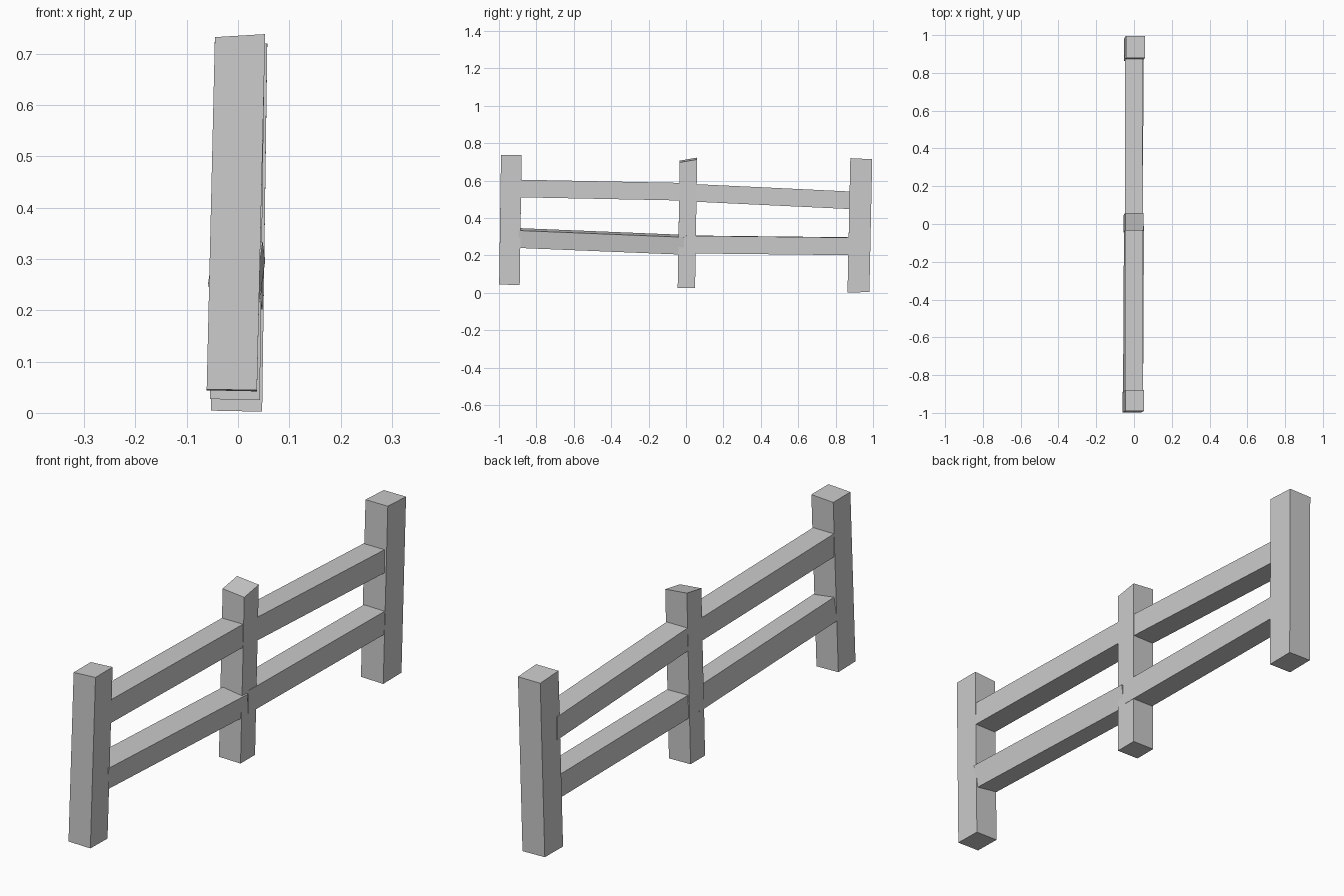
import bpy, bmesh
from mathutils import Vector
from math import cos, sin, radians

if "Cube" in bpy.data.objects:
    bpy.data.objects.remove(bpy.data.objects["Cube"])

SIGNS = [(-1, -1), (1, -1), (1, 1), (-1, 1)]


def loft(name, start, end):
    """Closed four-sided bar between two quads."""
    bm = bmesh.new()
    a = [bm.verts.new(p) for p in start]
    b = [bm.verts.new(p) for p in end]
    bm.faces.new(a[::-1])
    bm.faces.new(b)
    for i in range(4):
        j = (i + 1) % 4
        bm.faces.new((a[i], a[j], b[j], b[i]))
    bmesh.ops.recalc_face_normals(bm, faces=bm.faces)
    mesh = bpy.data.meshes.new(name)
    bm.to_mesh(mesh)
    bm.free()
    bpy.context.collection.objects.link(bpy.data.objects.new(name, mesh))


def post(name, base, top, size, top_slope, base_slope=(0, 0)):
    """Leaning post with an unevenly cut top."""
    def ring(c, slope):
        return [Vector(c) + Vector((sx * size[0] / 2, sy * size[1] / 2,
                sx * size[0] / 2 * slope[0] + sy * size[1] / 2 * slope[1]))
                for sx, sy in SIGNS]
    loft(name, ring(base, base_slope), ring(top, top_slope))


def rail(name, y0, z0, y1, z1, roll=0, x0=0, x1=0, width=0.094, height=0.094):
    """Sloping rail, optionally rolled about its length."""
    c, s = cos(radians(roll)), sin(radians(roll))

    def ring(x, y, z):
        pts = []
        for sx, sz in SIGNS:
            u, v = sx * width / 2, sz * height / 2
            pts.append(Vector((x + u * c + v * s, y, z - u * s + v * c)))
        return pts
    loft(name, ring(x0, y0, z0), ring(x1, y1, z1))


# Posts
post("front_post", (-0.012, -0.944, 0.044), (0.004, -0.934, 0.735),
     (0.098, 0.110), (0.06, 0), (-0.02, -0.02))
post("middle_post", (-0.006, 0.002, 0.026), (0.003, 0.013, 0.710),
     (0.097, 0.093), (-0.1, 0.17), (-0.02, 0))
post("back_post", (-0.003, 0.922, 0.004), (0.007, 0.937, 0.717),
     (0.100, 0.117), (0, -0.05), (-0.02, 0.01))

# Rails
rail("upper_front_rail", -0.90, 0.558, 0.01, 0.540)
rail("upper_back_rail", 0.01, 0.536, 0.895, 0.494, x1=-0.002)
rail("lower_front_rail", -0.895, 0.293, -0.01, 0.257, roll=8, x0=-0.005)
rail("lower_back_rail", 0.0, 0.259, 0.895, 0.249, roll=1, x1=0.002)
